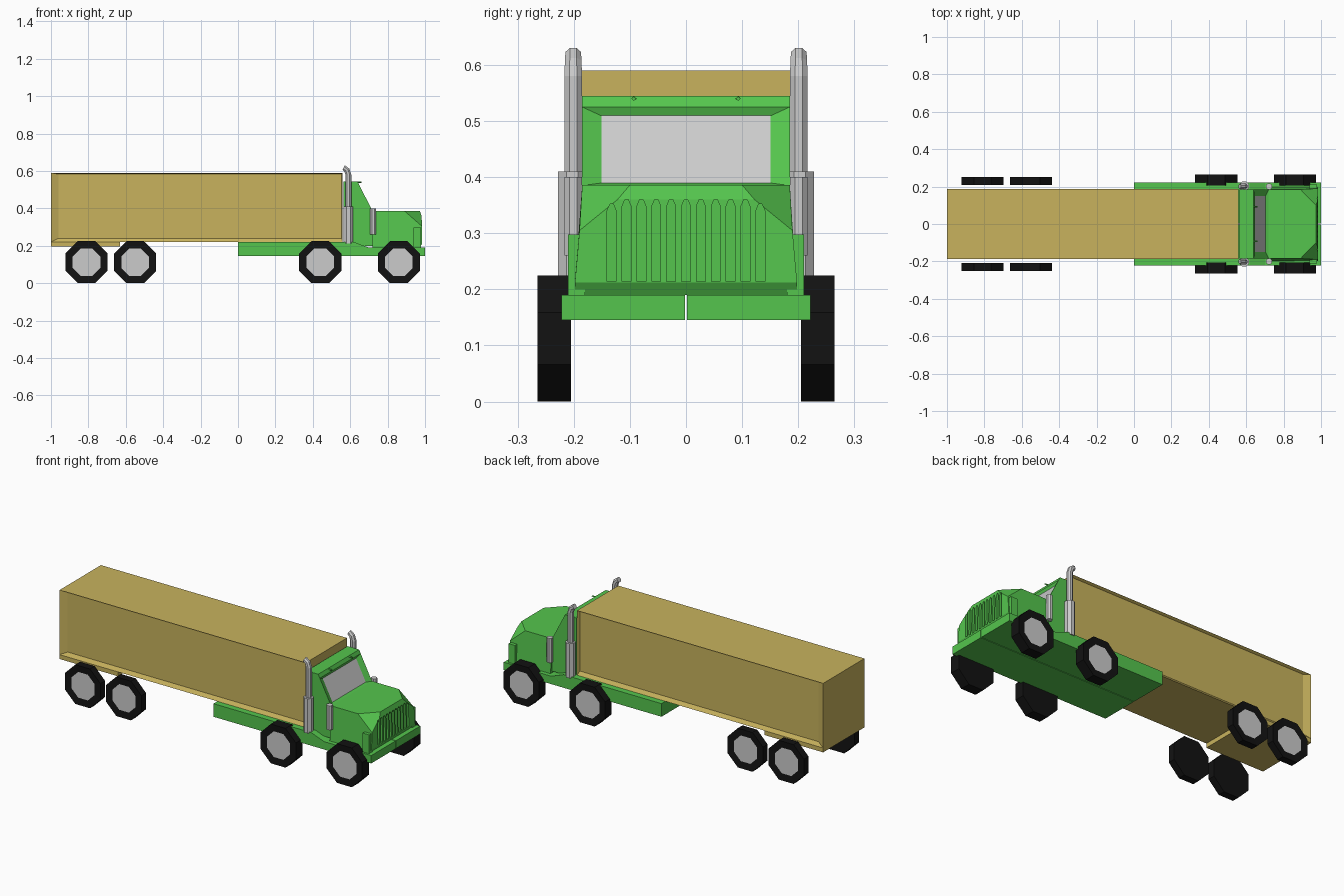
import bpy, bmesh, math
from mathutils import Vector, Matrix

if "Cube" in bpy.data.objects:
    bpy.data.objects.remove(bpy.data.objects["Cube"])


def material(name, rgb):
    m = bpy.data.materials.new(name)
    m.diffuse_color = (*rgb, 1)
    m.use_nodes = True
    m.node_tree.nodes["Principled BSDF"].inputs["Base Color"].default_value = m.diffuse_color
    return m


GREEN = material("green_paint", (0.09, 0.56, 0.075))
TAN = material("tan_paint", (0.58, 0.45, 0.11))
BLACK = material("black_rubber", (0.006, 0.006, 0.006))
GREY = material("plain_grey", (0.6, 0.6, 0.6))


def finish(name, bm, mats=(), mirror=False):
    bmesh.ops.recalc_face_normals(bm, faces=bm.faces)
    me = bpy.data.meshes.new(name)
    bm.to_mesh(me)
    bm.free()
    ob = bpy.data.objects.new(name, me)
    bpy.context.collection.objects.link(ob)
    for m in mats:
        me.materials.append(m)
    if mirror:
        mod = ob.modifiers.new("mirror", "MIRROR")
        mod.use_axis = (False, True, False)
        mod.use_clip = False
        mod.use_mirror_merge = False
    return ob


def prism(profile, y0, y1, bm=None):
    """Extrude an x-z profile from y0 to y1."""
    bm = bm or bmesh.new()
    a = [bm.verts.new((x, y0, z)) for x, z in profile]
    b = [bm.verts.new((x, y1, z)) for x, z in profile]
    bm.faces.new(a)
    bm.faces.new(b[::-1])
    for i in range(len(a)):
        j = (i + 1) % len(a)
        bm.faces.new((a[i], b[i], b[j], a[j]))
    bmesh.ops.recalc_face_normals(bm, faces=bm.faces)
    return bm


def rect(x0, x1, z0, z1):
    return [(x0, z0), (x1, z0), (x1, z1), (x0, z1)]


def pipe(name, rings, y, n=8):
    """Stack of rings (x, z, radius, tilt) joined into a capped tube."""
    bm = bmesh.new()
    loops = []
    for x, z, r, t in rings:
        loops.append([bm.verts.new((x + r * math.cos(a) * math.cos(t), y + r * math.sin(a),
                                    z + r * math.cos(a) * math.sin(t)))
                      for a in [(i + 0.5) * 2 * math.pi / n for i in range(n)]])
    for p, q in zip(loops, loops[1:]):
        for i in range(n):
            bm.faces.new((p[i], p[(i + 1) % n], q[(i + 1) % n], q[i]))
    bm.faces.new(loops[0])
    bm.faces.new(loops[-1])
    return finish(name, bm, mirror=True)


# Trailer box with recessed side panels
bm = prism(rect(-1, 0.56, 0.22, 0.59), -0.187, 0.187)
for f in [f for f in bm.faces if abs(f.normal.y) > 0.9]:
    bmesh.ops.inset_region(bm, faces=[f], thickness=0.01, depth=-0.015)
    for v in f.verts:
        if v.co.x < -0.9:
            v.co.x = -0.96
        if v.co.z < 0.3:
            v.co.z = 0.24
finish("trailer_box", bm, [TAN])

# Frame under the trailer's rear
finish("trailer_rear_frame", prism(rect(-1, -0.63, 0.195, 0.22), -0.187, 0.187), [TAN])

# Chassis in two halves with a narrow centre gap
base = [(0, 0.145), (1, 0.145), (1, 0.19), (0.70, 0.19), (0.62, 0.22), (0, 0.22)]
finish("chassis", prism(base, 0.002, 0.222), [GREEN], mirror=True)

# Cab with recessed windscreen
bm = prism([(0.565, 0.2), (0.73, 0.2), (0.73, 0.37), (0.72, 0.385), (0.648, 0.525),
            (0.638, 0.545), (0.565, 0.545)], -0.185, 0.185)
slope = Vector((0.14, 0, 0.072)).normalized()
screen = max((f for f in bm.faces if f.normal.dot(slope) > 0.99), key=lambda f: f.calc_area())
bmesh.ops.inset_region(bm, faces=[screen], thickness=0.016, depth=-0.012)
for v in screen.verts:
    v.co.y = math.copysign(0.151, v.co.y)
screen.material_index = 1
finish("cab", bm, [GREEN, GREY])

# Bonnet with chamfered front corners
bm = prism([(0.72, 0.19), (0.972, 0.19), (0.985, 0.212), (0.982, 0.36), (0.972, 0.386),
            (0.72, 0.386)], -0.185, 0.185)
for v in bm.verts:
    if v.co.z < 0.3:
        v.co.y *= 1.07
for s in (-1, 1):
    a, b, c = (Vector(p) for p in ((0.89, s * 0.185, 0.386), (0.972, s * 0.10, 0.386),
                                  (0.982, s * 0.197, 0.30)))
    n = (b - a).cross(c - a)
    if n.x < 0:
        n.negate()
    cut = bmesh.ops.bisect_plane(bm, geom=bm.verts[:] + bm.edges[:] + bm.faces[:],
                                 plane_co=a, plane_no=n, clear_outer=True)
    bmesh.ops.holes_fill(bm, edges=[e for e in bm.edges if e.is_boundary])
hood = finish("bonnet", bm, [GREEN])

# Grille slots with pointed tops, cut into the bonnet front
bm = bmesh.new()
for i in range(-5, 6):
    y = i * 0.0265
    top = 0.36 if abs(i) < 5 else 0.352
    pts = [(y - 0.008, 0.214), (y + 0.008, 0.214), (y + 0.008, top - 0.012), (y + 0.003, top),
           (y - 0.003, top), (y - 0.008, top - 0.012)]
    a = [bm.verts.new((0.966, *p)) for p in pts]
    b = [bm.verts.new((1.03, *p)) for p in pts]
    bm.faces.new(a)
    bm.faces.new(b[::-1])
    for k in range(6):
        bm.faces.new((a[k], b[k], b[(k + 1) % 6], a[(k + 1) % 6]))
cutter = finish("grille_cutter", bm)
cutter.hide_render = True
cutter.display_type = "WIRE"
mod = hood.modifiers.new("grille_slots", "BOOLEAN")
mod.operation = "DIFFERENCE"
mod.solver = "EXACT"
mod.object = cutter

# Lamp housings beside the grille
finish("lamp_housing", prism(rect(0.937, 0.978, 0.19, 0.298), 0.18, 0.21), [GREEN], mirror=True)

# Small roof marker lamps
bm = bmesh.new()
bmesh.ops.create_cone(bm, cap_ends=True, segments=4, radius1=0.005, radius2=0.004, depth=0.03,
                      matrix=Matrix.Translation((0.645, 0.093, 0.54)) @ Matrix.Rotation(math.pi / 2, 4, "Y"))
finish("roof_marker", bm, [GREEN], mirror=True)

# Exhaust stacks, mufflers and air cleaners
pipe("exhaust_stack", [(0.59, 0.22, 0.017, 0), (0.59, 0.58, 0.017, 0),
                       (0.582, 0.605, 0.016, 0.55), (0.565, 0.618, 0.015, 1.1)], 0.201)
pipe("muffler", [(0.59, 0.212, 0.027, 0), (0.59, 0.41, 0.027, 0)], 0.203)
pipe("air_cleaner", [(0.722, 0.26, 0.017, 0), (0.722, 0.40, 0.017, 0)], 0.201)

# Eight-sided wheels with grey hubs
for name, x, y0, y1 in (("trailer_rear_wheel", -0.81, 0.208, 0.25),
                        ("trailer_front_wheel", -0.55, 0.208, 0.25),
                        ("drive_wheel", 0.44, 0.205, 0.265),
                        ("steer_wheel", 0.86, 0.205, 0.265)):
    ring = [(x + 0.1218 * math.cos(a), 0.1125 + 0.1218 * math.sin(a))
            for a in [(i + 0.5) * math.pi / 4 for i in range(8)]]
    bm = prism(ring, y0, y1)
    outer = next(f for f in bm.faces if f.normal.y > 0.9)
    bmesh.ops.inset_region(bm, faces=[outer], thickness=0.042, depth=-0.004)
    outer.material_index = 1
    finish(name, bm, [BLACK, GREY], mirror=True)
